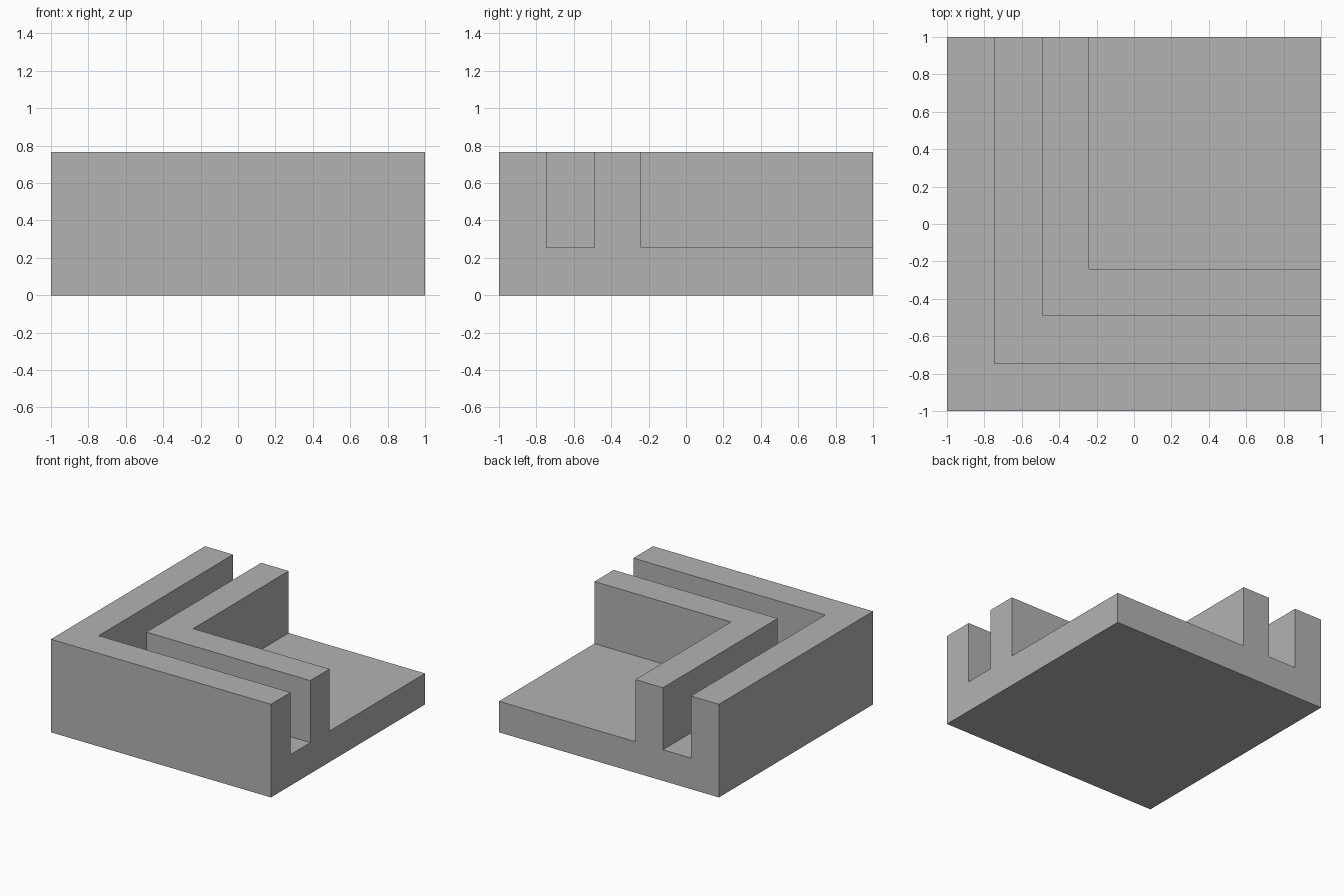
import bpy
import bmesh

cube = bpy.data.objects.get("Cube")
if cube:
    bpy.data.objects.remove(cube, do_unlink=True)

# Plain grey material
grey = bpy.data.materials.new("plain_grey")
grey.use_nodes = True
colour = (0.45, 0.45, 0.45, 1)
grey.diffuse_color = colour
grey.node_tree.nodes["Principled BSDF"].inputs["Base Color"].default_value = colour

# Cross-section of the slab with its two walls: (offset, height)
TOP, FLOOR = 0.765, 0.255
OUTER, GROOVE, INNER, LEDGE = -1, -0.745, -0.49, -0.24
profile = [(OUTER, 0), (OUTER, TOP), (GROOVE, TOP), (GROOVE, FLOOR),
           (INNER, FLOOR), (INNER, TOP), (LEDGE, TOP), (LEDGE, FLOOR),
           (1, FLOOR), (1, 0)]

# Sweep it round the mitred corner, from the back end to the left end
bm = bmesh.new()
back = [bm.verts.new((p, 1, z)) for p, z in profile]
corner = [bm.verts.new((p, p, z)) for p, z in profile]
left = [bm.verts.new((1, p, z)) for p, z in profile]
for a, b in ((back, corner), (corner, left)):
    for i in range(len(profile)):
        j = (i + 1) % len(profile)
        bm.faces.new((a[i], a[j], b[j], b[i]))
bm.faces.new(back)
bm.faces.new(left)

# Weld the far corner, merge the coplanar mitre halves
bmesh.ops.remove_doubles(bm, verts=bm.verts[:], dist=0.0001)
bmesh.ops.recalc_face_normals(bm, faces=bm.faces[:])
bmesh.ops.dissolve_limit(bm, angle_limit=0.01, verts=bm.verts[:], edges=bm.edges[:])

mesh = bpy.data.meshes.new("corner_track_block")
bm.to_mesh(mesh)
bm.free()
mesh.materials.append(grey)
block = bpy.data.objects.new("corner_track_block", mesh)
bpy.context.collection.objects.link(block)
